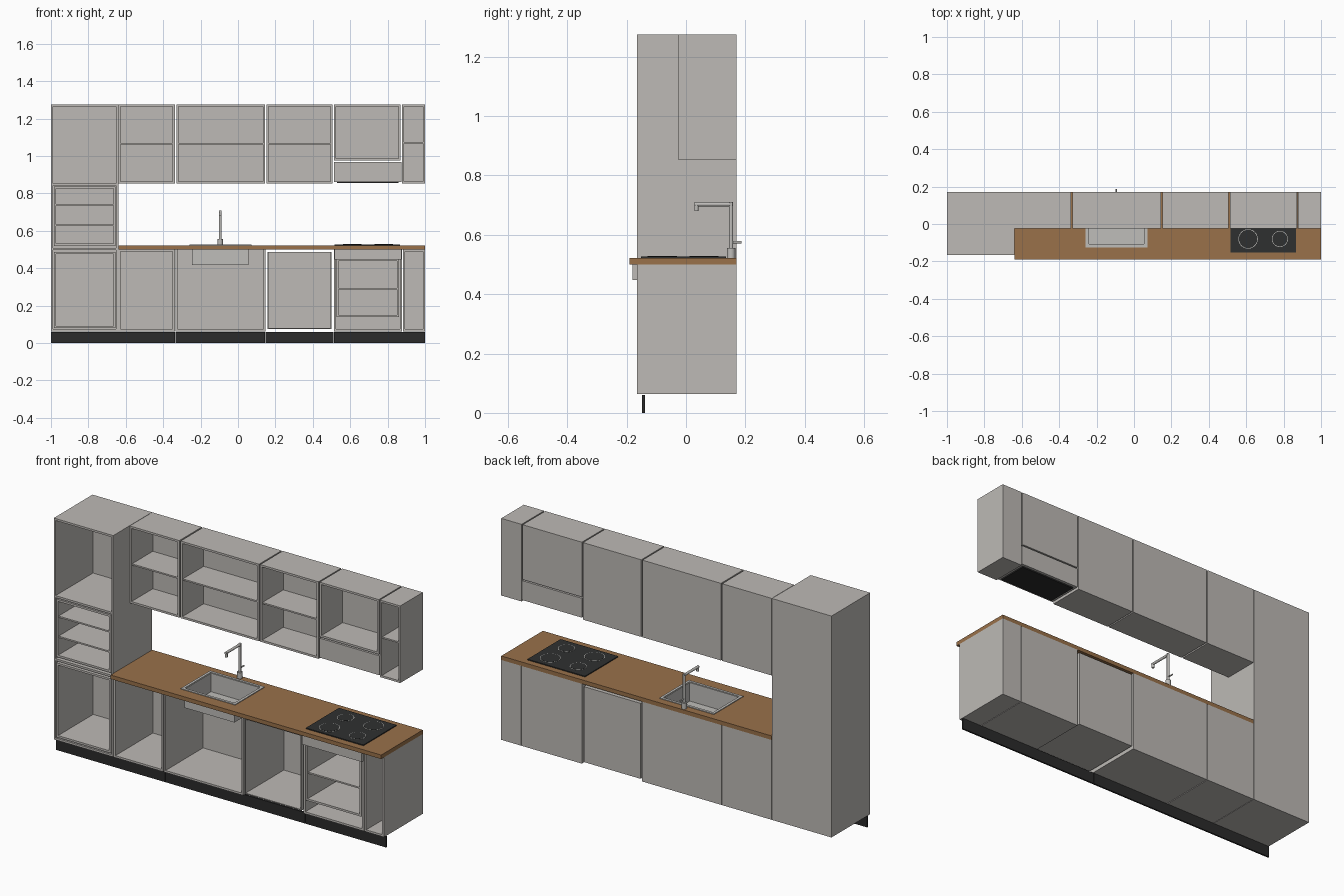
import bpy, bmesh
from mathutils import Vector, Matrix

cube = bpy.data.objects.get("Cube")
if cube:
    bpy.data.objects.remove(cube, do_unlink=True)


def material(name, r, g, b):
    m = bpy.data.materials.new(name)
    m.use_nodes = True
    m.diffuse_color = (r, g, b, 1)
    m.node_tree.nodes["Principled BSDF"].inputs["Base Color"].default_value = (r, g, b, 1)
    return m


GREY = material("warm grey", 0.51, 0.49, 0.465)
WOOD = material("oak wood", 0.32, 0.165, 0.068)
BLACK = material("plinth black", 0.024, 0.024, 0.024)
GLASS = material("hob black", 0.028, 0.03, 0.03)
STEEL = material("steel", 0.52, 0.51, 0.49)

FRONT, BACK, WALL_FRONT = -0.165, 0.17, -0.025
FLOOR, COUNTER, WALL_Z, TOP = 0.063, 0.5, 0.853, 1.275
T = 0.011


def add_box(bm, x, y, z):
    size = (x[1] - x[0], y[1] - y[0], z[1] - z[0])
    mid = Vector((sum(x), sum(y), sum(z))) / 2
    bmesh.ops.create_cube(bm, size=1, matrix=Matrix.Translation(mid) @ Matrix.Diagonal((*size, 1)))


def finish(name, bm, mat, smooth=False):
    me = bpy.data.meshes.new(name)
    bm.to_mesh(me)
    bm.free()
    me.materials.append(mat)
    ob = bpy.data.objects.new(name, me)
    bpy.context.collection.objects.link(ob)
    if smooth:
        bpy.ops.object.select_all(action="DESELECT")
        ob.select_set(True)
        bpy.context.view_layer.objects.active = ob
        bpy.ops.object.shade_smooth_by_angle()
    return ob


def boxes(name, mat, *parts):
    bm = bmesh.new()
    for p in parts:
        add_box(bm, *p)
    return finish(name, bm, mat)


def cabinet(name, x, y, z, shelves=(), top=True, t=T, mat=GREY):
    """Open-fronted box with a back panel and shelves."""
    inner = (x[0] + t, x[1] - t)
    parts = [((x[0], inner[0]), y, z), ((inner[1], x[1]), y, z),
             (inner, y, (z[0], z[0] + t)),
             (inner, (y[1] - t, y[1]), (z[0] + t, z[1] - t if top else z[1]))]
    if top:
        parts.append((inner, y, (z[1] - t, z[1])))
    for s in shelves:
        parts.append((inner, (y[0] + 0.004, y[1] - t), (s - 0.004, s + 0.004)))
    return boxes(name, mat, *parts)


def rod(name, a, b, radius, mat=STEEL, sides=20):
    a, b = Vector(a), Vector(b)
    turn = (b - a).to_track_quat("Z", "Y").to_matrix().to_4x4()
    bm = bmesh.new()
    bmesh.ops.create_cone(bm, cap_ends=True, segments=sides, radius1=radius, radius2=radius,
                          depth=(b - a).length, matrix=Matrix.Translation((a + b) / 2) @ turn)
    return finish(name, bm, mat, True)


DEPTH, WALL_DEPTH = (FRONT, BACK), (WALL_FRONT, BACK)

# Tall cabinet with built-in appliance housings
cabinet("tall_cabinet", (-1, -0.64), DEPTH, (FLOOR, TOP))
boxes("tall_dividers", GREY, *[((-0.989, -0.651), (FRONT, BACK - T), (z, z + T))
                               for z in (0.497, 0.842)])
cabinet("tall_lower_housing", (-0.985, -0.655), (FRONT, 0.15), (0.08, 0.487))
cabinet("tall_oven_housing", (-0.985, -0.655), (FRONT, 0.15), (0.52, 0.836), (0.63, 0.74))

# Base cabinets
cabinet("base_cabinet", (-0.638, -0.338), DEPTH, (FLOOR, COUNTER))
cabinet("sink_cabinet", (-0.334, 0.147), DEPTH, (FLOOR, COUNTER), top=False)
cabinet("dishwasher_housing", (0.157, 0.5), DEPTH, (0.075, 0.488), t=0.005)
cabinet("oven_cabinet", (0.512, 0.878), DEPTH, (FLOOR, COUNTER))
cabinet("oven_housing", (0.526, 0.862), (FRONT, 0.14), (0.138, 0.45), (0.29,))
boxes("oven_panel", GREY, ((0.515, 0.875), (-0.18, FRONT), (0.447, COUNTER)))
cabinet("narrow_base_cabinet", (0.881, 1), DEPTH, (FLOOR, COUNTER))

# Wall cabinets and hood
for name, x, z, shelves in (
        ("wall_cabinet_right", (-0.638, -0.338), WALL_Z, (1.065,)),
        ("wall_cabinet_sink", (-0.33, 0.145), WALL_Z, (1.065,)),
        ("wall_cabinet_middle", (0.152, 0.505), WALL_Z, (1.065,)),
        ("hood_cabinet", (0.512, 0.87), 0.975, ()),
        ("wall_cabinet_narrow", (0.877, 1), WALL_Z, (1.07,))):
    cabinet(name, x, WALL_DEPTH, (z, TOP), shelves)
boxes("hood", GREY, ((0.512, 0.873), WALL_DEPTH, (0.862, 0.968)))
boxes("hood_filter", BLACK, ((0.53, 0.857), (-0.01, 0.155), (0.855, 0.863)))

# Plinth sections
edges = (-1, -0.335, 0.147, 0.512, 1)
boxes("plinth", BLACK, *[((a, b - 0.002 * (b < 1)), (-0.148, -0.139), (0, 0.06))
                         for a, b in zip(edges, edges[1:])])

# Worktop around the sink opening
SX, SY, WZ = (-0.245, 0.057), (-0.112, 0.115), (COUNTER, 0.522)
boxes("worktop", WOOD,
      ((-0.638, SX[0]), (-0.19, BACK), WZ), ((SX[1], 1), (-0.19, BACK), WZ),
      (SX, (-0.19, SY[0]), WZ), (SX, (SY[1], BACK), WZ))

# Sink bowl and rim
w, r, bowl, rim = 0.004, 0.014, (0.418, 0.523), (0.522, 0.526)
wide = (SX[0] - r, SX[1] + r)
boxes("sink", STEEL,
      (SX, SY, (bowl[0], bowl[0] + w)),
      ((SX[0], SX[0] + w), SY, bowl), ((SX[1] - w, SX[1]), SY, bowl),
      (SX, (SY[0], SY[0] + w), bowl), (SX, (SY[1] - w, SY[1]), bowl),
      (wide, (SY[0] - r, SY[0]), rim), (wide, (SY[1], SY[1] + r), rim),
      ((wide[0], SX[0]), SY, rim), ((SX[1], wide[1]), SY, rim))
rod("sink_drain", (-0.095, 0, 0.422), (-0.095, 0, 0.424), 0.018, GLASS)

# Tap
X, Y = -0.095, 0.152
rod("tap_base", (X, Y, 0.522), (X, Y, 0.555), 0.014)
rod("tap_stem", (X, Y, 0.55), (X, Y, 0.71), 0.007)
rod("tap_spout", (X, Y + 0.005, 0.703), (X, 0.028, 0.703), 0.007)
rod("tap_nozzle", (X, 0.035, 0.706), (X, 0.035, 0.68), 0.007)
rod("tap_lever", (X, Y, 0.575), (X, 0.187, 0.575), 0.004)

# Hob with ring-marked burners
boxes("hob", GLASS, ((0.517, 0.866), (-0.152, 0.135), (0.522, 0.527)))
for i, (x, y, radius) in enumerate(((0.61, -0.08, 0.052), (0.78, -0.08, 0.043),
                                    (0.61, 0.06, 0.043), (0.78, 0.06, 0.052))):
    rod(f"burner_ring_{i + 1}", (x, y, 0.527), (x, y, 0.5278), radius, STEEL, 32)
    rod(f"burner_{i + 1}", (x, y, 0.527), (x, y, 0.5286), radius - 0.003, GLASS, 32)
